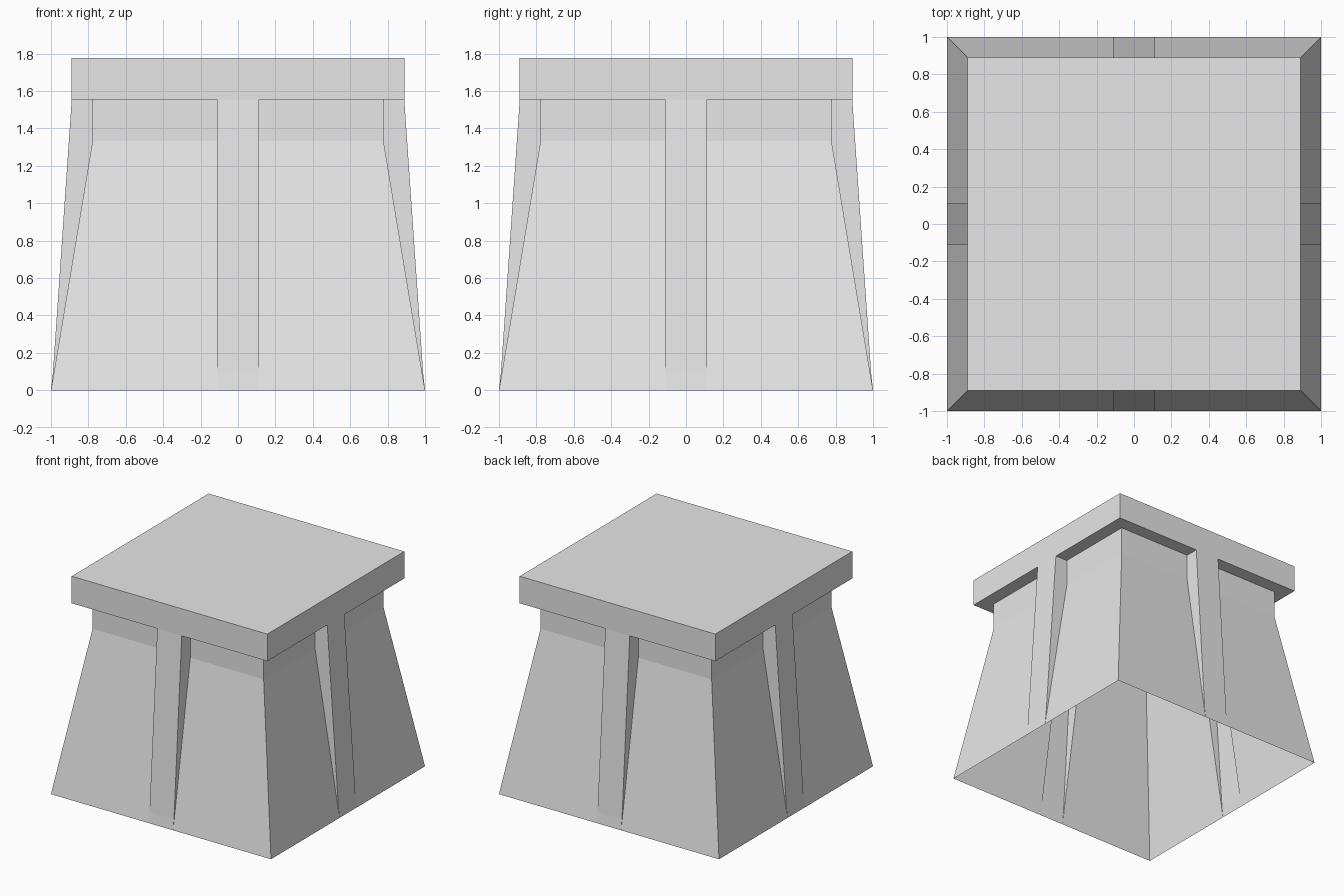
import bpy, bmesh
from math import pi
from mathutils import Matrix, Vector

cube = bpy.data.objects.get("Cube")
if cube:
    bpy.data.objects.remove(cube, do_unlink=True)

stone = bpy.data.materials.new("light_grey")
stone.use_nodes = True
stone.diffuse_color = (0.8, 0.8, 0.8, 1)
stone.node_tree.nodes["Principled BSDF"].inputs["Base Color"].default_value = (0.8, 0.8, 0.8, 1)

U = 2 / 9                      # module of the design
HALF_RIB, CAP = U / 2, 4 * U   # half rib width, half cap width
LEDGE, TOP = 7 * U, 8 * U
WALL = [(1, 0), (3.5 * U, 6 * U), (3.5 * U, LEDGE)]      # (distance, height)
RIB = [(1, 0), (0.99, 0.4 * U), (CAP, LEDGE)]
OUT, UP, DOWN = Vector((0, -1, 0)), Vector((0, 0, 1)), Vector((0, 0, -1))


def face(bm, points, facing):
    """Add a polygon whose normal points towards the given direction."""
    f = bm.faces.new([bm.verts.new(p) for p in points])
    f.normal_update()
    if f.normal.dot(facing) < 0:
        f.normal_flip()


def four_sides(name, build_front, build_extra=None):
    """Build the front side and repeat it around the vertical axis."""
    bm = bmesh.new()
    build_front(bm)
    front = bm.faces[:]
    for k in range(1, 4):
        copy = bmesh.ops.duplicate(bm, geom=front)["geom"]
        verts = [g for g in copy if isinstance(g, bmesh.types.BMVert)]
        bmesh.ops.rotate(bm, verts=verts, matrix=Matrix.Rotation(k * pi / 2, 3, "Z"))
    if build_extra:
        build_extra(bm)
    bmesh.ops.remove_doubles(bm, verts=bm.verts[:], dist=0.0001)
    mesh = bpy.data.meshes.new(name)
    bm.to_mesh(mesh)
    bm.free()
    mesh.materials.append(stone)
    bpy.context.collection.objects.link(bpy.data.objects.new(name, mesh))


# Tapered walls either side of each rib, open underneath
def walls(bm):
    for s in (-1, 1):
        h = s * HALF_RIB
        for (a, z0), (b, z1) in zip(WALL, WALL[1:]):
            face(bm, [(h, -a, z0), (s * a, -a, z0), (s * b, -b, z1), (h, -b, z1)], OUT)


# Central rib: hollow, with a front strip and two cheeks
def rib(bm):
    h = HALF_RIB
    for (a, z0), (b, z1) in zip(RIB, RIB[1:]):
        face(bm, [(-h, -a, z0), (h, -a, z0), (h, -b, z1), (-h, -b, z1)], OUT)
    for s in (-1, 1):
        outline = RIB + WALL[:0:-1]
        face(bm, [(s * h, -d, z) for d, z in outline], Vector((s, 0, 0)))


# Square cap with an overhanging ledge
def cap_side(bm):
    c, w = CAP, WALL[-1][0]
    face(bm, [(-c, -c, LEDGE), (c, -c, LEDGE), (c, -c, TOP), (-c, -c, TOP)], OUT)
    for s in (-1, 1):
        h = s * HALF_RIB
        face(bm, [(h, -w, LEDGE), (s * w, -w, LEDGE), (s * c, -c, LEDGE), (h, -c, LEDGE)], DOWN)


def cap_top(bm):
    c = CAP
    face(bm, [(-c, -c, TOP), (c, -c, TOP), (c, c, TOP), (-c, c, TOP)], UP)


four_sides("tapered_walls", walls)
four_sides("ribs", rib)
four_sides("cap", cap_side, cap_top)
